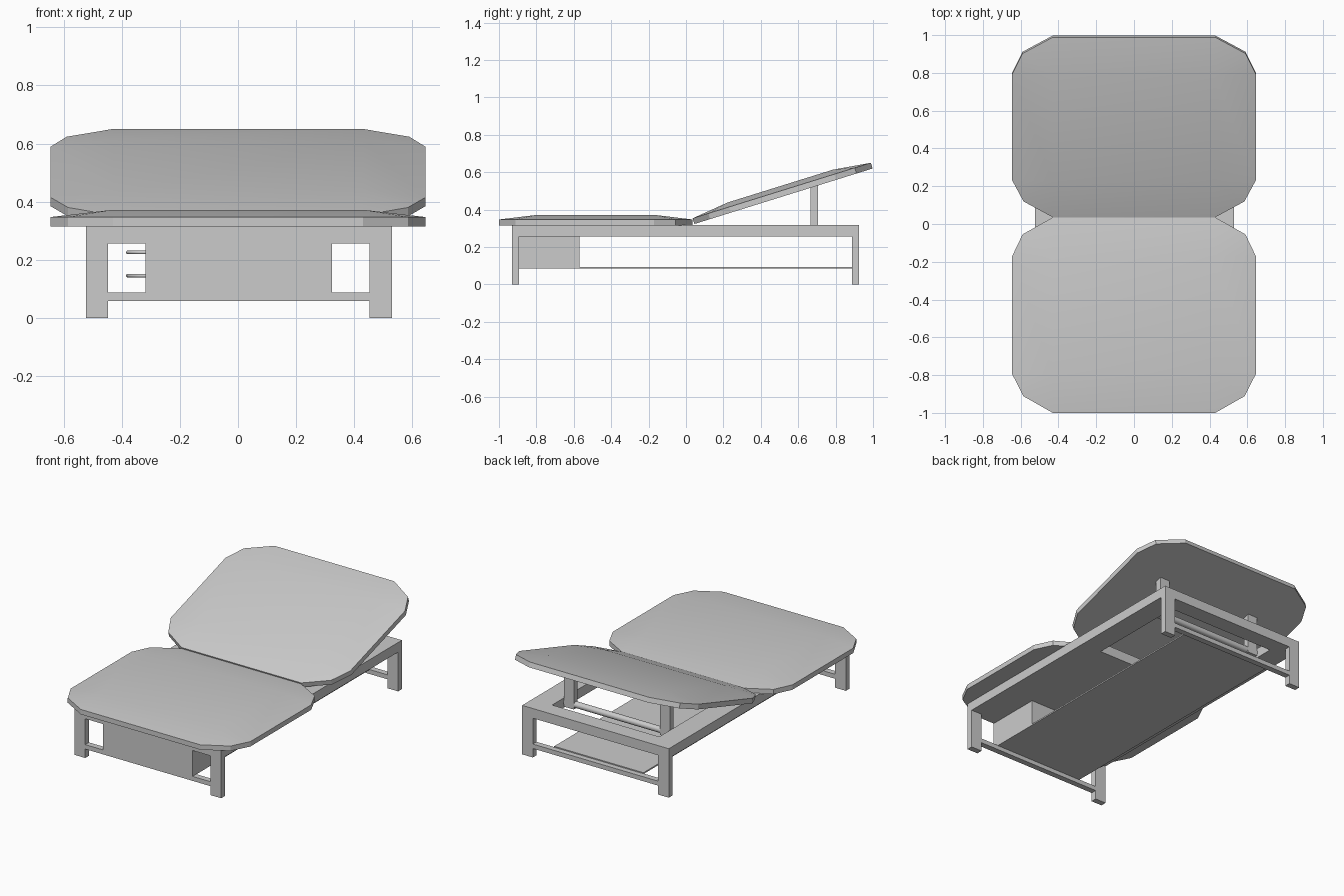
import bpy, bmesh, math
from mathutils import Matrix

if "Cube" in bpy.data.objects:
    bpy.data.objects.remove(bpy.data.objects["Cube"])

CX = 0.003  # frame centre line


def finish(name, bm, angle=None):
    bmesh.ops.recalc_face_normals(bm, faces=bm.faces)
    me = bpy.data.meshes.new(name)
    bm.to_mesh(me)
    bm.free()
    ob = bpy.data.objects.new(name, me)
    bpy.context.collection.objects.link(ob)
    if angle:
        bpy.ops.object.select_all(action='DESELECT')
        ob.select_set(True)
        bpy.context.view_layer.objects.active = ob
        bpy.ops.object.shade_smooth_by_angle(angle=math.radians(angle))
    return ob


def box(name, x0, x1, y0, y1, z0, z1):
    bm = bmesh.new()
    bmesh.ops.create_cube(bm, size=1)
    for v in bm.verts:
        v.co.x = CX + (x0 + x1) / 2 + v.co.x * (x1 - x0)
        v.co.y = (y0 + y1) / 2 + v.co.y * (y1 - y0)
        v.co.z = (z0 + z1) / 2 + v.co.z * (z1 - z0)
    return finish(name, bm)


def cushion(name, length, thick=0.032, dome=0.025):
    """Chamfered pad starting at y = 0 with a shallow raised top."""
    L = length
    half = [(0.43, 0), (0.585, 0.088), (0.645, 0.205),
            (0.645, L - 0.205), (0.59, L - 0.09), (0.43, L)]
    outline = half + [(-x, y) for x, y in reversed(half)]
    bm = bmesh.new()
    low = [bm.verts.new((x, y, 0)) for x, y in outline]
    rim = [bm.verts.new((x, y, thick)) for x, y in outline]
    inner = [bm.verts.new((x, y, thick + dome)) for x, y in
             [(0.43, 0.205), (0.43, L - 0.205), (-0.43, L - 0.205), (-0.43, 0.205)]]
    bm.faces.new(low)
    bm.faces.new(inner)
    for i in range(12):
        j = (i + 1) % 12
        bm.faces.new((low[i], low[j], rim[j], rim[i]))
        a, b = inner[i // 3], inner[(j // 3) % 4]
        bm.faces.new((rim[i], rim[j], a) if a is b else (rim[i], rim[j], b, a))
    return finish(name, bm, 20)


# Cushions: flat seat and tilted backrest
seat = cushion("seat_cushion", 1.035)
seat.location = (0, -1.0, 0.315)
back = cushion("backrest_cushion", 0.998)
back.location = (0, 0.045, 0.323)
back.rotation_euler.x = math.radians(17.3)

# Upper frame: side rails, back rail and solid deck below the seat
Z0, Z1 = 0.255, 0.318
for side, s in (("left", -1), ("right", 1)):
    xs = sorted((s * 0.385, s * 0.527))
    box("side_rail_" + side, *xs, -0.93, 0.925, Z0, Z1)
box("back_rail", -0.385, 0.385, 0.82, 0.925, Z0, Z1)
box("seat_deck", -0.385, 0.385, -0.93, 0.15, Z0, Z1)

# Legs and low stretchers
for end, y0, y1 in (("front", -0.93, -0.892), ("back", 0.887, 0.925)):
    for side, s in (("left", -1), ("right", 1)):
        xs = sorted((s * 0.45, s * 0.527))
        box(f"{end}_leg_{side}", *xs, y0, y1, 0, Z0)
    box(end + "_stretcher", -0.45, 0.45, y0, y1, 0.058, 0.087)

# Drawer box and lower shelf
box("drawer_box", -0.321, 0.321, -0.93, -0.57, 0.087, Z0)
box("lower_shelf", -0.321, 0.321, -0.895, 0.89, 0.085, 0.094)

# Drawer handles: bent rods on the left face
for n, z in enumerate((0.145, 0.225)):
    cu = bpy.data.curves.new("drawer_handle", 'CURVE')
    cu.dimensions = '3D'
    cu.bevel_depth = 0.007
    cu.bevel_resolution = 1
    cu.use_fill_caps = True
    sp = cu.splines.new('POLY')
    sp.points.add(8)
    for i, p in enumerate(sp.points):
        t = math.pi * i / 8
        p.co = (-0.316 - 0.063 * math.sin(t), -0.75 + 0.08 * math.cos(t), z, 1)
    bpy.context.collection.objects.link(
        bpy.data.objects.new(f"drawer_handle_{n + 1}", cu))

# Backrest props joined by a pivot bar
for side, s in (("left", -1), ("right", 1)):
    xs = sorted((s * 0.31, s * 0.38))
    post = box("backrest_prop_" + side, *xs, 0.665, 0.705, 0.265, 0.525)
    for v in post.data.vertices:  # slope the top to the backrest
        if v.co.z > 0.4:
            v.co.z = 0.326 + (v.co.y - 0.045) * math.tan(math.radians(17.3))
bm = bmesh.new()
bmesh.ops.create_cone(bm, cap_ends=True, segments=16, radius1=0.02, radius2=0.02,
                      depth=0.77, matrix=Matrix.Translation((CX, 0.685, 0.29))
                      @ Matrix.Rotation(math.pi / 2, 4, 'Y'))
finish("pivot_bar", bm, 35)
